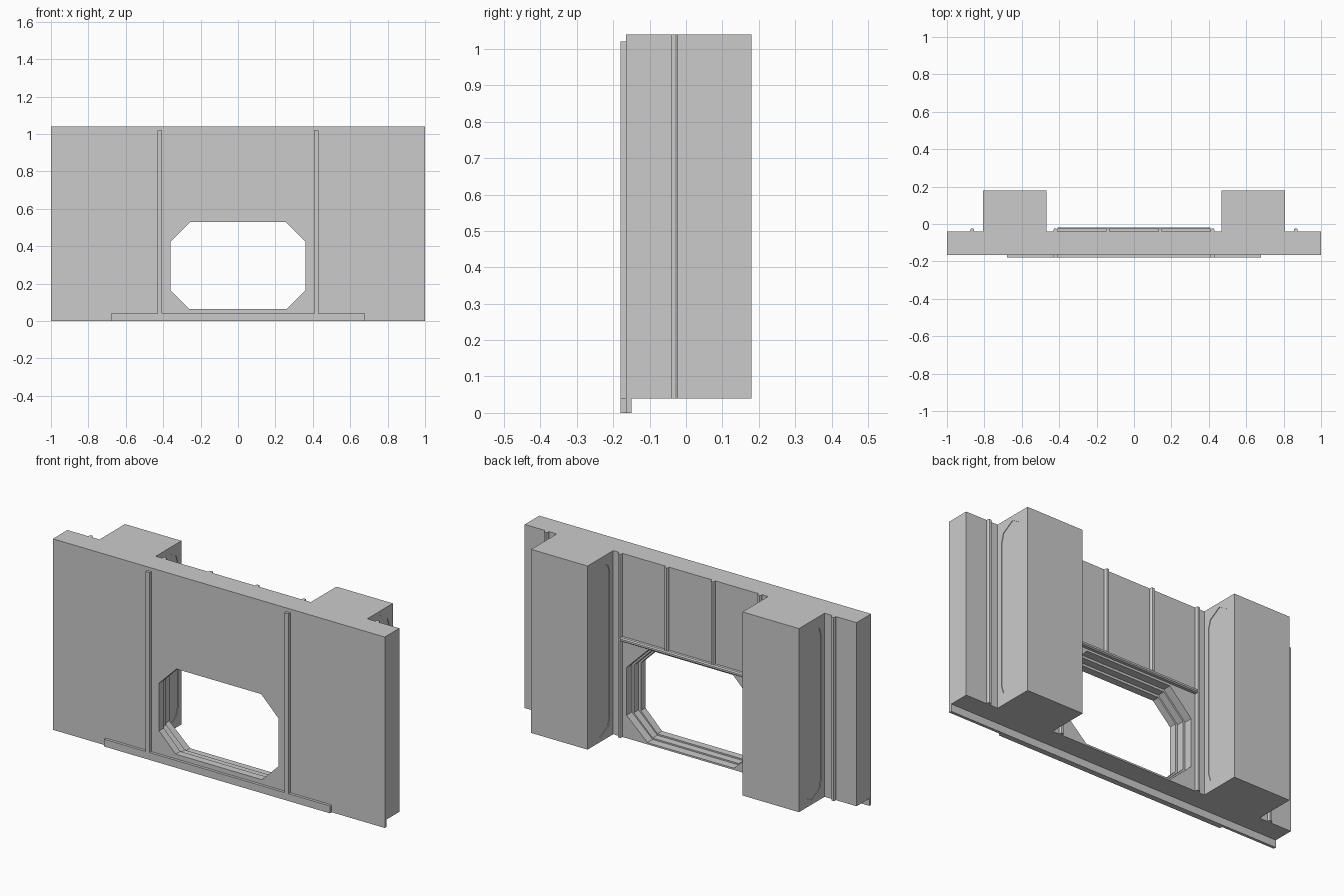
import bpy, bmesh

if "Cube" in bpy.data.objects:
    bpy.data.objects.remove(bpy.data.objects["Cube"])


def make(name, bm):
    bmesh.ops.recalc_face_normals(bm, faces=bm.faces)
    me = bpy.data.meshes.new(name)
    bm.to_mesh(me)
    bm.free()
    ob = bpy.data.objects.new(name, me)
    bpy.context.collection.objects.link(ob)
    return ob


def loft(name, rings):
    """Skin matching rings of points and cap both ends."""
    bm = bmesh.new()
    vs = [[bm.verts.new(p) for p in r] for r in rings]
    n = len(vs[0])
    for a, b in zip(vs, vs[1:]):
        for i in range(n):
            j = (i + 1) % n
            bm.faces.new((a[i], a[j], b[j], b[i]))
    bm.faces.new(vs[0])
    bm.faces.new(vs[-1])
    return make(name, bm)


def extrude_z(name, prof, z0, z1):
    return loft(name, [[(x, y, z) for x, y in prof] for z in (z0, z1)])


def box(name, x0, x1, y0, y1, z0, z1):
    return extrude_z(name, [(x0, y0), (x1, y0), (x1, y1), (x0, y1)], z0, z1)


def cut(target, cutter):
    cutter.hide_render = True
    m = target.modifiers.new("cut", 'BOOLEAN')
    m.operation = 'DIFFERENCE'
    m.solver = 'EXACT'
    m.object = cutter
    bpy.context.view_layer.objects.active = target
    bpy.ops.object.modifier_apply(modifier=m.name)
    bpy.data.objects.remove(cutter)


FRONT, BACK, BASE, TOP = -0.165, -0.04, 0.04, 1.04
P0, P1 = 0.467, 0.807

# wall with its two rear pillars, as one plan profile
half = [(1, FRONT), (1, BACK), (P1, BACK), (P1, 0.18), (P0, 0.18), (P0, BACK)]
plan = half + [(-x, y) for x, y in reversed(half)]
wall = extrude_z("wall", plan, BASE, TOP)


# window opening, widening in steps towards the back
def octagon(y, g):
    x, zb, zt = 0.36 + g, 0.065 - 0.6 * g, 0.53 + g
    right = [(0.26, zb), (x, 0.165), (x, 0.425), (0.255, zt)]
    return [(a, y, b) for a, b in right] + [(-a, y, b) for a, b in reversed(right)]


steps = [(-0.25, 0), (-0.125, 0), (-0.125, 0.013), (-0.085, 0.013),
         (-0.085, 0.026), (0.0, 0.026)]
cut(wall, loft("window_cutter", [octagon(y, g) for y, g in steps]))

# shallow pointed panels on both sides of each pillar
panel = [(0.07, 1.015), (0.135, 0.975), (0.15, 0.93), (0.15, 0.145), (0.135, 0.1),
         (0.07, 0.065), (0.003, 0.1), (-0.01, 0.145), (-0.01, 0.93), (0.003, 0.975)]
for s in (-1, 1):
    for xs in (P0, P1):
        cut(wall, loft("panel_cutter", [[(s * xs + d, y, z) for y, z in panel]
                                        for d in (-0.003, 0.003)]))

# bottom lip and front trim
box("bottom_lip", -1, 1, FRONT, -0.15, 0, BASE)
box("front_sill", -0.68, 0.68, -0.18, FRONT, 0, 0.04)
for s in (-1, 1):
    x = 0.419 * s
    box("front_strip", x - 0.012, x + 0.012, -0.18, FRONT, 0.04, 1.02)


# chamfered ribs on the back
def rib(x, z0):
    prof = [(x - 0.01, BACK), (x + 0.01, BACK), (x + 0.01, -0.03), (x + 0.006, -0.024),
            (x - 0.006, -0.024), (x - 0.01, -0.03)]
    extrude_z("back_rib", prof, z0, TOP)


for s in (-1, 1):
    rib(0.865 * s, BASE)
    rib(0.42 * s, BASE)
    rib(0.14 * s, 0.588)

# horizontal rail above the window
rail = [(BACK, 0.568), (-0.025, 0.568), (-0.018, 0.573), (-0.018, 0.583),
        (-0.025, 0.588), (BACK, 0.588)]
loft("back_rail", [[(x, y, z) for y, z in rail] for x in (-0.41, 0.41)])
